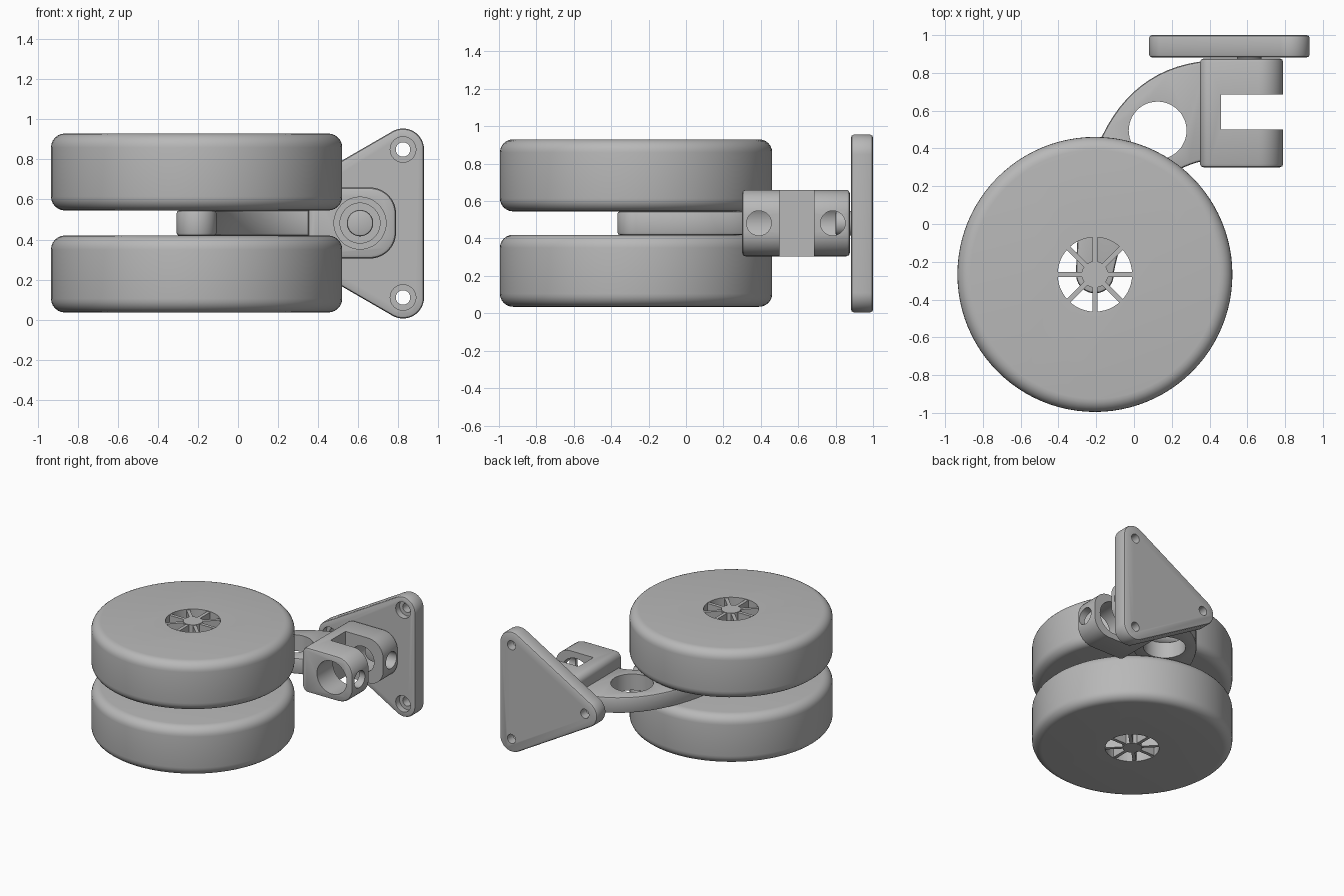
import bpy, bmesh
from math import sin, cos, radians, pi
from mathutils import Vector
from mathutils.geometry import interpolate_bezier

if "Cube" in bpy.data.objects:
    bpy.data.objects.remove(bpy.data.objects["Cube"], do_unlink=True)

grey = bpy.data.materials.new("plain_grey")
grey.use_nodes = True
colour = (0.48, 0.48, 0.48, 1)
grey.diffuse_color = colour
grey.node_tree.nodes["Principled BSDF"].inputs["Base Color"].default_value = colour


def arc(cx, cy, r, start, end, steps=10):
    angles = [radians(start + (end - start) * i / steps) for i in range(steps + 1)]
    return [(cx + r * cos(a), cy + r * sin(a)) for a in angles]


def circle(cx, cy, r, steps=48):
    return arc(cx, cy, r, 0, 360, steps)[:-1]


def box(x0, x1, y0, y1):
    return [(x0, y0), (x1, y0), (x1, y1), (x0, y1)]


def bezier(*pts):
    p = [Vector((x, y, 0)) for x, y in pts]
    return [(v.x, v.y) for v in interpolate_bezier(p[0], p[1], p[2], p[3], 24)]


# Extrude an outline between two levels along an axis
def prism(name, outline, lo, hi, axis="z", bevel=0, segments=2):
    place = {"z": lambda u, v, w: (u, v, w),
             "y": lambda u, v, w: (u, w, v),
             "x": lambda u, v, w: (w, u, v)}[axis]
    bm = bmesh.new()
    low = [bm.verts.new(place(u, v, lo)) for u, v in outline]
    high = [bm.verts.new(place(u, v, hi)) for u, v in outline]
    bm.faces.new(low)
    bm.faces.new(high)
    n = len(low)
    for i in range(n):
        j = (i + 1) % n
        bm.faces.new((low[i], low[j], high[j], high[i]))
    bmesh.ops.recalc_face_normals(bm, faces=bm.faces)
    mesh = bpy.data.meshes.new(name)
    bm.to_mesh(mesh)
    bm.free()
    mesh.materials.append(grey)
    ob = bpy.data.objects.new(name, mesh)
    bpy.context.collection.objects.link(ob)
    if bevel:
        mod = ob.modifiers.new("rounding", "BEVEL")
        mod.width = bevel
        mod.segments = segments
        mod.limit_method = "ANGLE"
        mod.angle_limit = radians(35)
    return ob


# Cut holes, apply modifiers, and shade
def finish(ob, cutters=()):
    bpy.ops.object.select_all(action="DESELECT")
    bpy.context.view_layer.objects.active = ob
    ob.select_set(True)
    for cutter in cutters:
        cutter.hide_render = True
        mod = ob.modifiers.new("cut", "BOOLEAN")
        mod.operation = "DIFFERENCE"
        mod.solver = "EXACT"
        mod.object = cutter
    for mod in list(ob.modifiers):
        bpy.ops.object.modifier_apply(modifier=mod.name)
    for cutter in cutters:
        bpy.data.objects.remove(cutter, do_unlink=True)
    bpy.ops.object.shade_smooth_by_angle(angle=radians(30))


AX, AY = -0.207, -0.267     # wheel axle
PX, PZ = 0.61, 0.482        # swivel pin

# Twin wheels with spoked centres
for side, lo, hi in (("lower", 0.035, 0.42), ("upper", 0.545, 0.93)):
    wheel = prism(side + "_wheel", circle(AX, AY, 0.728, 96), lo, hi, bevel=0.07, segments=6)
    finish(wheel, [prism("cutter", circle(AX, AY, 0.197), lo - 0.1, hi + 0.1)])
    for i in range(4):
        a = i * pi / 4
        strip = [(AX + u * cos(a) - v * sin(a), AY + u * sin(a) + v * cos(a))
                 for u, v in box(-0.2, 0.2, -0.013, 0.013)]
        finish(prism(f"{side}_spoke_{i + 1}", strip, lo + 0.005, hi - 0.005))

finish(prism("axle", circle(AX, AY, 0.07), 0.036, 0.929))

# Curved arm between the wheels
outline = bezier((-0.307, AY), (-0.3, 0.42), (-0.07, 0.83), (0.4, 0.865))
outline += bezier((0.4, 0.34), (0.12, 0.3), (-0.05, 0.04), (AX + 0.1, AY + 0.01))
outline += arc(AX, AY, 0.1, 0, -170, 20)
arm = prism("arm", outline, 0.418, 0.546, bevel=0.015)
finish(arm, [prism("cutter", circle(0.125, 0.495, 0.153), 0.3, 0.7)])

# Forked swivel block: slot, pin bore and side holes
outline = (arc(0.66, 0.53, 0.13, 0, 90) + arc(0.4, 0.61, 0.05, 90, 180)
           + arc(0.4, 0.355, 0.05, 180, 270) + arc(0.66, 0.435, 0.13, 270, 360))
block = prism("swivel_block", outline, 0.3, 0.876, "y", bevel=0.018)
finish(block, [
    prism("cutter", box(0.46, 0.9, 0.5, 0.685), 0.2, 0.8),
    prism("cutter", circle(PX, PZ, 0.13), 0.2, 0.6, "y"),
    prism("cutter", circle(PX, PZ, 0.1), 0.6, 0.95, "y"),
    prism("cutter", circle(0.39, PZ, 0.066), PX, 0.9, "x"),
    prism("cutter", circle(0.785, PZ, 0.066), PX, 0.9, "x"),
])

# Triangular mounting plate with countersunk screw holes
corners = [(0.825, 0.85), (0.185, 0.48), (0.825, 0.11)]
outline = []
for i, (x, z) in enumerate(corners):
    outline += arc(x, z, 0.105, i * 120, i * 120 + 120, 16)
plate = prism("mounting_plate", outline, 0.882, 1.0, "y", bevel=0.015)
cutters = []
for x, z in corners:
    cutters.append(prism("cutter", circle(x, z, 0.036), 0.8, 1.1, "y"))
    cutters.append(prism("cutter", circle(x, z, 0.064), 0.8, 0.93, "y"))
finish(plate, cutters)

# Pin standing on the plate
finish(prism("swivel_pin", circle(PX, PZ, 0.066), 0.8, 0.9, "y", bevel=0.01))
